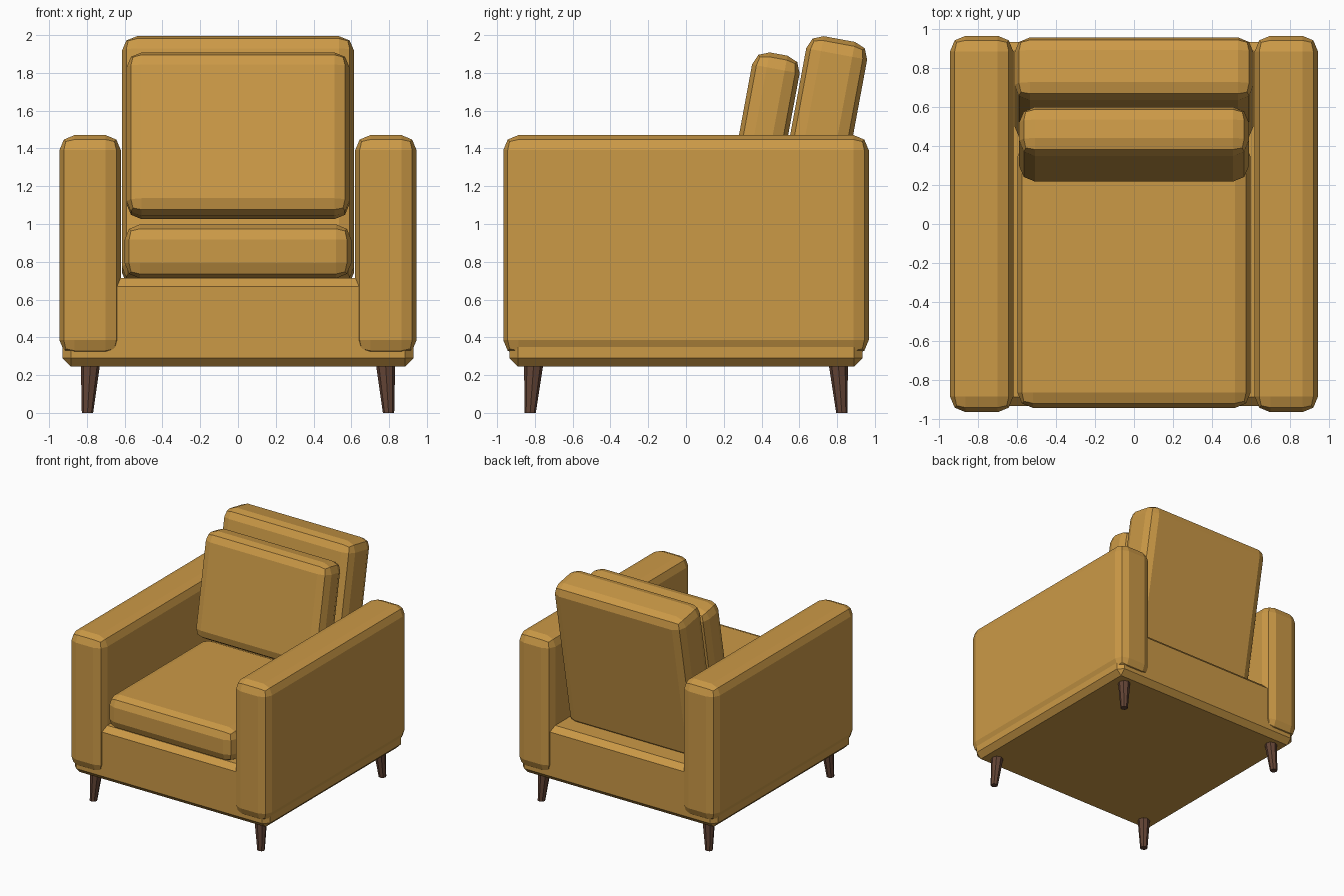
import bpy, bmesh, math
from mathutils import Matrix, Vector

if "Cube" in bpy.data.objects:
    bpy.data.objects.remove(bpy.data.objects["Cube"])


def material(name, colour):
    m = bpy.data.materials.new(name)
    m.diffuse_color = (*colour, 1.0)
    m.use_nodes = True
    m.node_tree.nodes["Principled BSDF"].inputs["Base Color"].default_value = m.diffuse_color
    return m


FABRIC = material("mustard fabric", (0.60, 0.32, 0.062))
WOOD = material("dark wood", (0.125, 0.058, 0.036))


def finish(name, bm, mat, matrix=Matrix()):
    mesh = bpy.data.meshes.new(name)
    bm.to_mesh(mesh)
    bm.free()
    mesh.materials.append(mat)
    obj = bpy.data.objects.new(name, mesh)
    obj.matrix_world = matrix
    bpy.context.collection.objects.link(obj)


def block(name, centre, size, width, segments=2, lean=0.0):
    """Box with bevelled edges, leaning back by some degrees."""
    bm = bmesh.new()
    bmesh.ops.create_cube(bm, size=1)
    bmesh.ops.scale(bm, vec=size, verts=bm.verts)
    bmesh.ops.bevel(bm, geom=bm.edges[:], offset=width, segments=segments,
                    profile=0.5, affect='EDGES')
    finish(name, bm, FABRIC,
           Matrix.Translation(centre) @ Matrix.Rotation(math.radians(-lean), 4, 'X'))


# Base frame and cushions
block("base", (0, 0, 0.48), (1.86, 1.87, 0.47), 0.045, segments=1)
block("seat_cushion", (0, -0.26, 0.855), (1.2, 1.37, 0.285), 0.08)
block("backrest", (0, 0.692, 1.33), (1.23, 0.328, 1.32), 0.08, lean=10.5)
block("back_cushion", (0, 0.41, 1.467), (1.18, 0.256, 0.88), 0.08, lean=10.5)

# Arms
for side, sx in (("left", -1), ("right", 1)):
    block(side + "_arm", (sx * 0.783, 0, 0.888), (0.325, 1.935, 1.165), 0.08)

# Tapered, slightly splayed legs
for side, sx in (("left", -1), ("right", 1)):
    for end, sy in (("front", -1), ("back", 1)):
        bm = bmesh.new()
        bmesh.ops.create_cone(bm, cap_ends=True, segments=8,
                              radius1=0.03, radius2=0.051, depth=0.26)
        for v in bm.verts:
            low = v.co.z < 0
            v.co += Vector((sx * (0.797 if low else 0.781),
                            sy * (0.825 if low else 0.806), 0.13))
        finish(f"{end}_{side}_leg", bm, WOOD)
